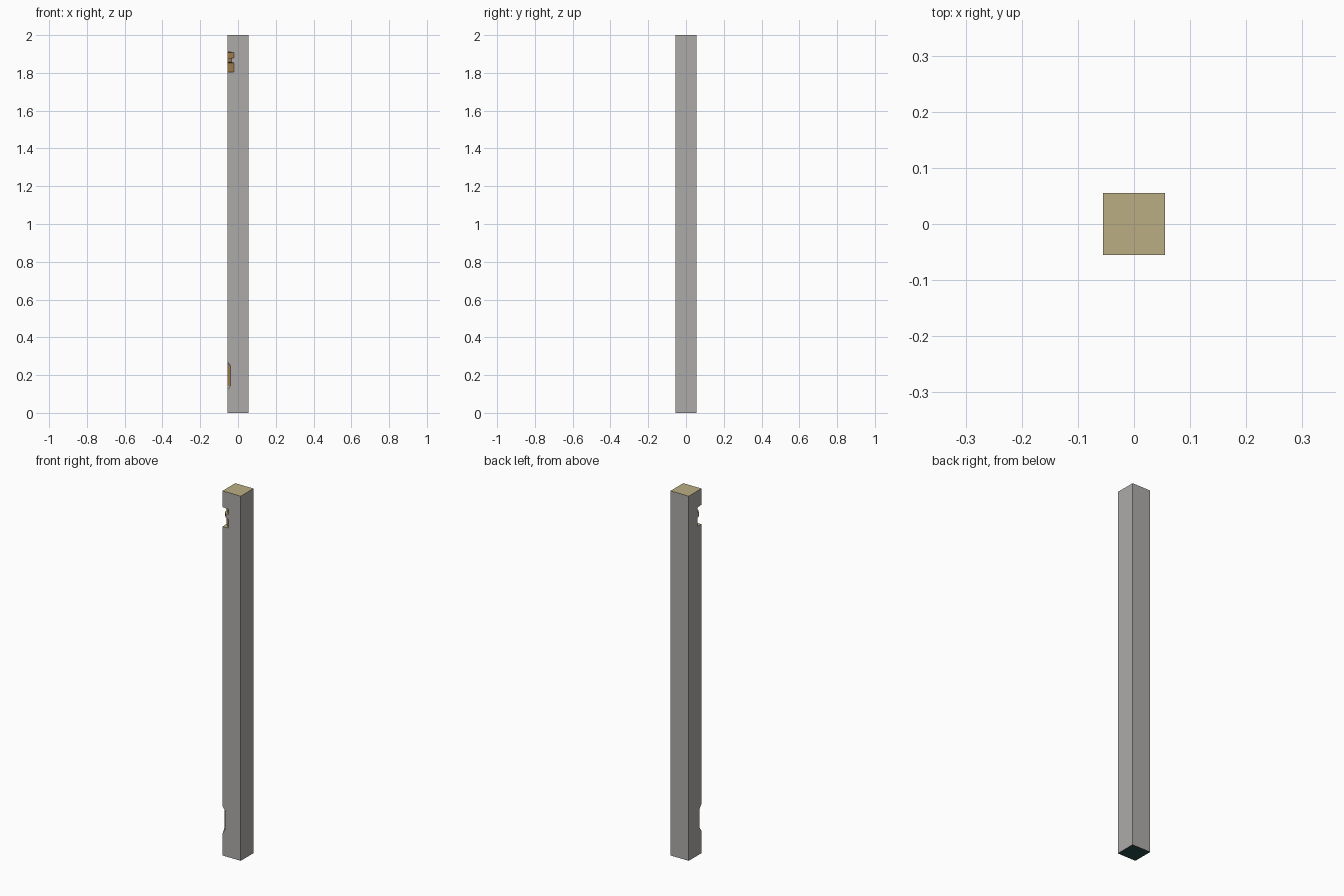
import bpy, bmesh

if "Cube" in bpy.data.objects:
    bpy.data.objects.remove(bpy.data.objects["Cube"])

def mat(name, c):
    m = bpy.data.materials.new(name)
    m.diffuse_color = (*c, 1)
    m.use_nodes = True
    m.node_tree.nodes["Principled BSDF"].inputs["Base Color"].default_value = m.diffuse_color
    return m

H = 0.055
# (height, corner cut size): gouges along the front-left edge of the post
levels = [(0, 0), (.122, 0), (.143, .015), (.25, .015), (.27, 0),
          (1.804, 0), (1.806, .035), (1.852, .035), (1.858, .02), (1.878, .02),
          (1.88, .035), (1.908, .035), (1.911, 0), (2, 0)]
bm = bmesh.new()
rings = []
for z, a in levels:
    pts = [(-H + a, -H), (H, -H), (H, H), (-H, H), (-H, -H + a)]
    rings.append([bm.verts.new((x, y, z)) for x, y in pts])
# sides: index 4 is the cut corner
for (za, a), (zb, b), lo, hi in zip(levels, levels[1:], rings, rings[1:]):
    for i in range(5):
        if i == 4 and a == b == 0:
            continue
        j = (i + 1) % 5
        f = bm.faces.new((lo[i], lo[j], hi[j], hi[i]))
        if i == 4:
            f.material_index = 2 if za > 1 or a == b else 0
            if za > 1 and a != b:
                f.material_index = 1
# end grain and underside
bm.faces.new(rings[-1]).material_index = 1
bm.faces.new(rings[0][::-1]).material_index = 3
bmesh.ops.remove_doubles(bm, verts=bm.verts, dist=1e-5)
bmesh.ops.recalc_face_normals(bm, faces=bm.faces)
me = bpy.data.meshes.new("wooden_post")
bm.to_mesh(me)
bm.free()
for m in (mat("weathered grey", (.42, .41, .40)), mat("end grain tan", (.50, .42, .23)),
          mat("fresh cut wood", (.40, .24, .09)), mat("dark underside", (.02, .07, .07))):
    me.materials.append(m)
bpy.context.collection.objects.link(bpy.data.objects.new("wooden_post", me))
